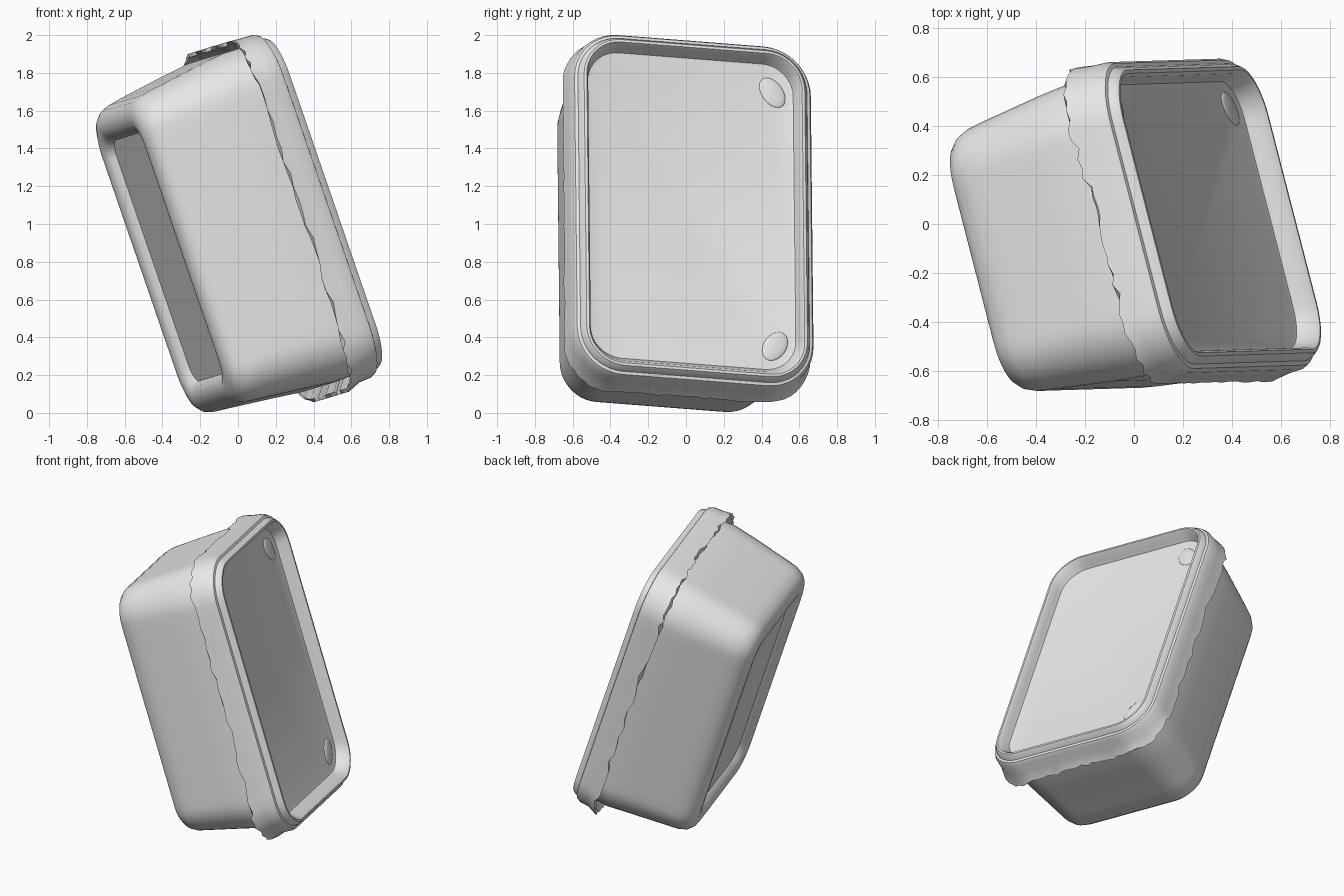
import bpy, bmesh, math, random
from mathutils import Matrix, Vector

random.seed(4)
cube = bpy.data.objects.get("Cube")
if cube:
    bpy.data.objects.remove(cube, do_unlink=True)

# Single plastic colour
plastic = bpy.data.materials.new("light_grey_plastic")
plastic.use_nodes = True
plastic.diffuse_color = (0.8, 0.8, 0.8, 1)
plastic.node_tree.nodes["Principled BSDF"].inputs["Base Color"].default_value = (0.8, 0.8, 0.8, 1)

# Tilted frame: local x = short side, y = long side, z = out of the lid
long_axis = Vector((-0.325, -0.01, 0.945)).normalized()
short_axis = Vector((-0.251, 0.965, -0.068))
short_axis = (short_axis - long_axis * short_axis.dot(long_axis)).normalized()
frame = Matrix((short_axis, long_axis, short_axis.cross(long_axis))).transposed().to_4x4()
frame.translation = (0.31, 0.04, 1.07)

CORNER_STEPS = 10
SIDE_STEPS = 20


def rounded_rect(half_w, half_l, radius):
    """Evenly divided rounded rectangle, counter-clockwise."""
    corners = []
    for k, (sx, sy) in enumerate([(1, 1), (-1, 1), (-1, -1), (1, -1)]):
        centre = Vector((sx * (half_w - radius), sy * (half_l - radius)))
        angles = [math.pi / 2 * (k + i / CORNER_STEPS) for i in range(CORNER_STEPS + 1)]
        corners.append([centre + radius * Vector((math.cos(a), math.sin(a))) for a in angles])
    result = []
    for k, corner in enumerate(corners):
        following = corners[(k + 1) % 4][0]
        result += corner
        result += [corner[-1].lerp(following, i / SIDE_STEPS) for i in range(1, SIDE_STEPS)]
    return result


def finish(name, bm):
    bmesh.ops.recalc_face_normals(bm, faces=bm.faces)
    mesh = bpy.data.meshes.new(name)
    bm.to_mesh(mesh)
    bm.free()
    mesh.materials.append(plastic)
    obj = bpy.data.objects.new(name, mesh)
    bpy.context.collection.objects.link(obj)
    obj.matrix_world = frame
    bpy.ops.object.select_all(action="DESELECT")
    obj.select_set(True)
    bpy.context.view_layer.objects.active = obj
    bpy.ops.object.shade_smooth_by_angle(angle=math.radians(40))


def loft(name, sections):
    """Skin rounded rectangles: half width, half length, radius, height, y shift, raggedness."""
    bm = bmesh.new()
    loops = []
    for half_w, half_l, radius, height, shift, ragged in sections:
        loop = []
        for p in rounded_rect(half_w, half_l, radius):
            drop = random.uniform(-1, 1) * ragged
            # the torn edge hangs lower at two opposite corners
            if ragged:
                drop -= 0.04 * max(0, p.x * p.y / (half_w * half_l)) ** 2
            loop.append(bm.verts.new((p.x, p.y + shift, height + drop)))
        loops.append(loop)
    for a, b in zip(loops, loops[1:]):
        for i in range(len(a)):
            j = (i + 1) % len(a)
            bm.faces.new((a[i], a[j], b[j], b[i]))
    bm.faces.new(loops[0])
    bm.faces.new(loops[-1])
    finish(name, bm)


# Tub: tapered walls, rounded foot and recessed base
loft("tub", [
    (0.615, 0.915, 0.25, -0.08, 0, 0),
    (0.62, 0.92, 0.25, -0.20, 0, 0),
    (0.605, 0.902, 0.24, -0.35, 0, 0),
    (0.567, 0.868, 0.21, -0.62, -0.005, 0),
    (0.555, 0.858, 0.20, -0.69, -0.008, 0),
    (0.535, 0.840, 0.19, -0.74, -0.01, 0),
    (0.505, 0.808, 0.17, -0.772, -0.01, 0),
    (0.465, 0.765, 0.15, -0.787, -0.01, 0),
    (0.425, 0.725, 0.13, -0.785, -0.01, 0),
    (0.395, 0.695, 0.11, -0.768, -0.01, 0),
    (0.375, 0.675, 0.10, -0.735, -0.01, 0),
])

# Lid: sunken panel, rolled rim, groove, outer step and ragged skirt
loft("lid", [
    (0.55, 0.84, 0.16, -0.04, 0.01, 0),
    (0.563, 0.855, 0.17, -0.036, 0.01, 0),
    (0.572, 0.868, 0.18, -0.01, 0.008, 0),
    (0.579, 0.885, 0.18, 0.03, 0.004, 0),
    (0.59, 0.898, 0.19, 0.046, 0, 0),
    (0.605, 0.912, 0.21, 0.045, 0, 0),
    (0.62, 0.925, 0.22, 0.025, 0, 0),
    (0.628, 0.932, 0.23, 0.005, 0, 0),
    (0.645, 0.948, 0.25, 0.0, 0, 0),
    (0.657, 0.960, 0.26, -0.025, 0, 0),
    (0.66, 0.963, 0.26, -0.09, 0, 0),
    (0.67, 0.980, 0.26, -0.15, -0.012, 0.016),
    (0.65, 0.960, 0.25, -0.15, -0.012, 0.01),
    (0.612, 0.912, 0.25, -0.10, 0, 0),
])

# Faint raised marks at two panel corners
for side, end in ((1, "upper"), (-1, "lower")):
    bm = bmesh.new()
    bmesh.ops.create_uvsphere(bm, u_segments=24, v_segments=12, radius=1)
    bmesh.ops.scale(bm, verts=bm.verts, vec=(0.06, 0.09, 0.012))
    bmesh.ops.rotate(bm, verts=bm.verts, matrix=Matrix.Rotation(side * 0.6, 3, "Z"))
    bmesh.ops.translate(bm, verts=bm.verts, vec=(0.45, side * 0.71, -0.04))
    finish(end + "_panel_bump", bm)
